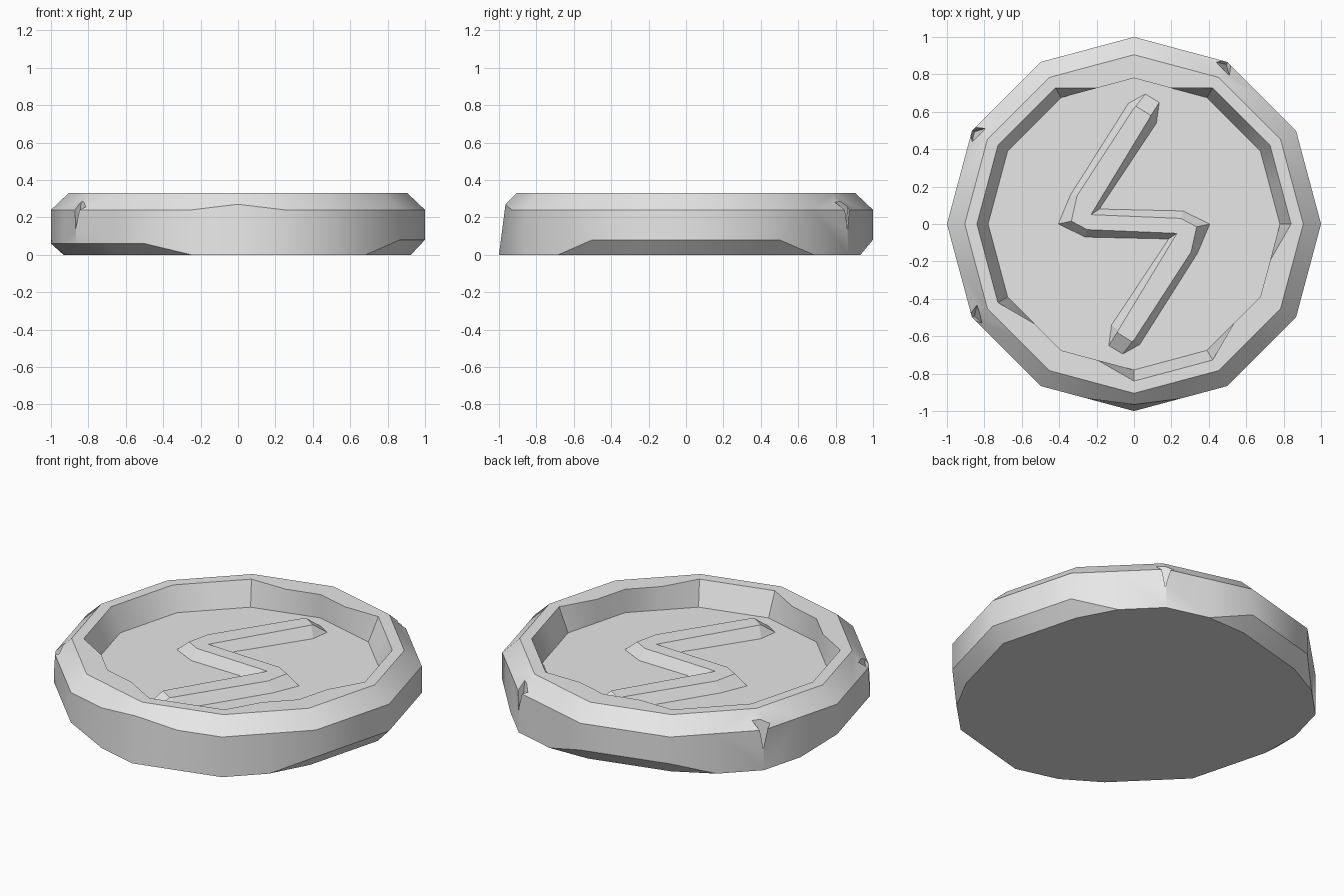
import bpy, bmesh, math

default = bpy.data.objects.get("Cube")
if default:
    bpy.data.objects.remove(default, do_unlink=True)

stone = bpy.data.materials.new("stone_grey")
stone.use_nodes = True
stone.diffuse_color = (0.8, 0.8, 0.8, 1)
stone.node_tree.nodes["Principled BSDF"].inputs["Base Color"].default_value = stone.diffuse_color

SIDES = 12
FLOOR = 0.19


def make_object(name, bm):
    bmesh.ops.recalc_face_normals(bm, faces=bm.faces)
    mesh = bpy.data.meshes.new(name)
    bm.to_mesh(mesh)
    bm.free()
    mesh.materials.append(stone)
    obj = bpy.data.objects.new(name, mesh)
    bpy.context.collection.objects.link(obj)
    return obj


def ring(radius, height, pick=max, chips=None):
    """Twelve corners plus edge midpoints; chips maps corner degrees to (radius, height)."""
    corners = [(chips or {}).get(i * 360 // SIDES, (radius, height)) for i in range(SIDES)]
    points = []
    for i, (r, z) in enumerate(corners):
        r2, z2 = corners[(i + 1) % SIDES]
        step = math.pi / SIDES
        mid = (pick(r, r2) * math.cos(step), min(z, z2))
        for k, (rr, zz) in enumerate(((r, z), mid)):
            a = (2 * i + k) * step
            points.append((rr * math.cos(a), rr * math.sin(a), zz))
    return points


def loft(bm, rings):
    """Skin stacked rings and cap both ends."""
    rows = [[bm.verts.new(p) for p in points] for points in rings]
    for low, high in zip(rows, rows[1:]):
        for i in range(len(low)):
            j = (i + 1) % len(low)
            bm.faces.new((low[i], low[j], high[j], high[i]))
    bm.faces.new(rows[0][::-1])
    bm.faces.new(rows[-1])


# Disc with raised rim, sunken floor and worn lower edges
worn = {0: 0.08, 30: 0.08, 330: 0.08, 90: 0.08, 120: 0.08,
        180: 0.06, 210: 0.06, 240: 0.06}
rings = [
    ring(1, 0, max, {a: (0.925, 0) for a in worn}),
    ring(1, 0, max, {a: (1, z) for a, z in worn.items()}),
    ring(1, 0.24, max, {270: (0.965, 0.27)}),
    ring(0.905, 0.33),
    ring(0.84, 0.33, min, {a: (0.78, 0.33) for a in (90, 240, 330)}),
    ring(0.78, FLOOR),
]
bm = bmesh.new()
loft(bm, rings)
bmesh.ops.remove_doubles(bm, verts=bm.verts, dist=0.0005)
disc = make_object("stone_disc", bm)

# Pointed nicks in three corners
for degrees in (60, 150, 210):
    a = math.radians(degrees)
    bpy.ops.mesh.primitive_cone_add(
        vertices=3, radius1=0, radius2=0.085, depth=0.28,
        location=(0.985 * math.cos(a), 0.985 * math.sin(a), 0.22),
        rotation=(0, 0, a + 0.3))
    cutter = bpy.context.object
    cutter.name = "nick_cutter"
    cutter.hide_render = True
    cut = disc.modifiers.new("nick", "BOOLEAN")
    cut.operation = "DIFFERENCE"
    cut.solver = "EXACT"
    cut.object = cutter
    bpy.context.view_layer.objects.active = disc
    bpy.ops.object.modifier_apply(modifier=cut.name)
    bpy.data.objects.remove(cutter, do_unlink=True)

bpy.ops.object.select_all(action="DESELECT")
disc.select_set(True)
bpy.context.view_layer.objects.active = disc
bpy.ops.object.shade_smooth_by_angle(angle=math.radians(35))

# Zigzag relief: half outline, repeated by a half turn
base = [(0.12, 0.54), (0.135, 0.65), (0.06, 0.695), (-0.03, 0.645),
        (-0.34, 0.155), (-0.405, 0), (-0.26, -0.07), (0.185, -0.08)]
top = [(0.085, 0.57), (0.09, 0.58), (0.01, 0.63), (0, 0.62),
       (-0.305, 0.15), (-0.335, 0.015), (-0.25, -0.03), (0.23, -0.05)]


def half_turn(half, z):
    return [(s * x, s * y, z) for s in (1, -1) for x, y in half]


bm = bmesh.new()
loft(bm, [half_turn(base, FLOOR - 0.01), half_turn(base, FLOOR), half_turn(top, 0.25)])
make_object("zigzag_relief", bm)
